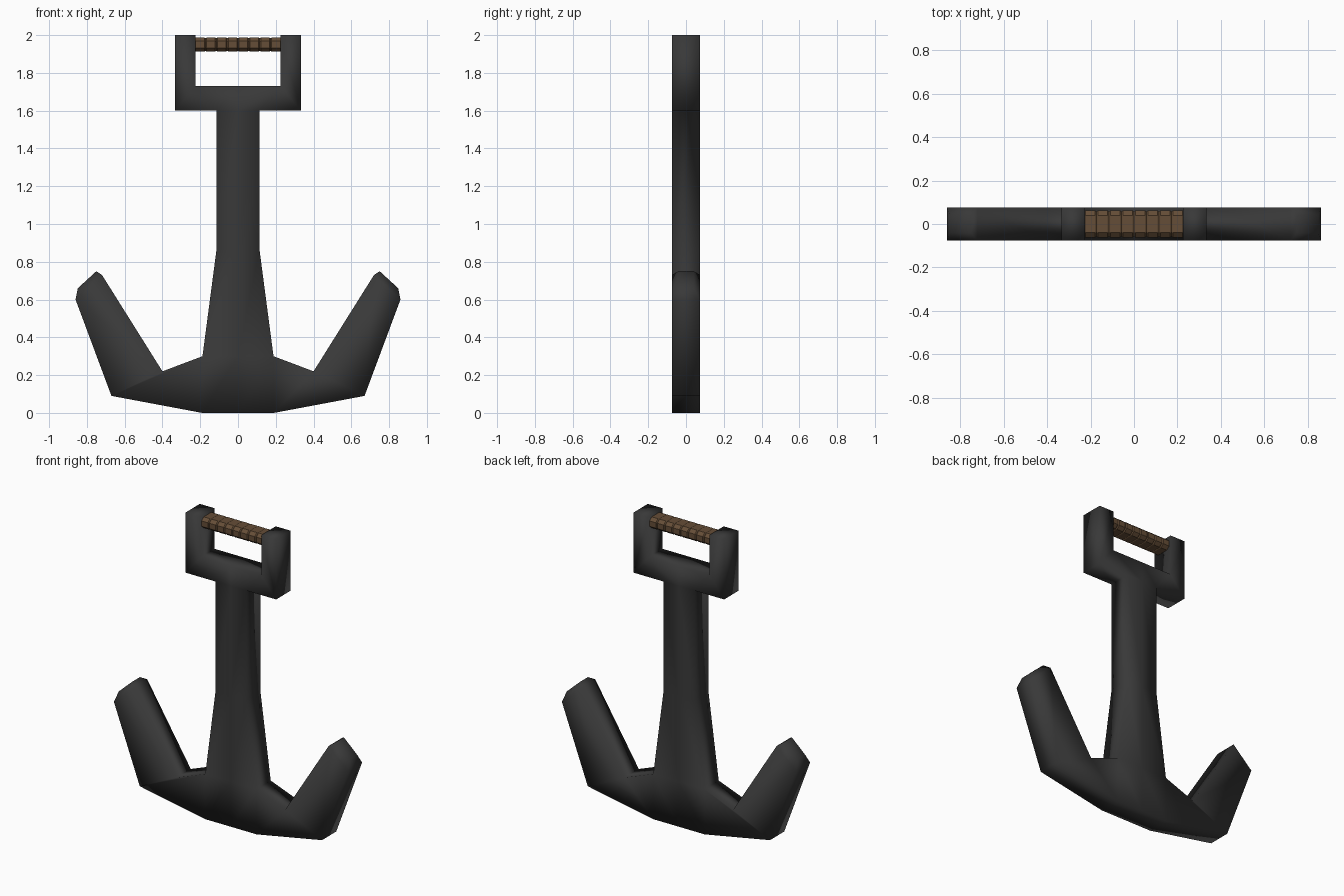
import bpy, bmesh, math
from mathutils import Vector

if "Cube" in bpy.data.objects:
    bpy.data.objects.remove(bpy.data.objects["Cube"])


def material(name, rgb):
    m = bpy.data.materials.new(name)
    m.diffuse_color = (*rgb, 1)
    m.use_nodes = True
    m.node_tree.nodes["Principled BSDF"].inputs["Base Color"].default_value = m.diffuse_color
    return m


def make_object(name, bm, mat):
    bmesh.ops.recalc_face_normals(bm, faces=bm.faces)
    me = bpy.data.meshes.new(name)
    bm.to_mesh(me)
    bm.free()
    me.materials.append(mat)
    ob = bpy.data.objects.new(name, me)
    bpy.context.collection.objects.link(ob)
    return ob


iron = material("dark iron", (0.04, 0.04, 0.04))
leather = material("brown leather", (0.13, 0.075, 0.038))
HALF = 0.075

# anchor body: right half laid out as quads, mirrored and thickened
P = {
    "c0": (0, 0), "c1": (0, .30), "c2": (0, .87), "c3": (0, 1.60), "c4": (0, 1.73),
    "b": (.19, 0), "o": (.67, .09), "t1": (.86, .60), "t2": (.72, .73),
    "i": (.40, .22), "s": (.188, .30), "m": (.113, .87), "n": (.113, 1.60),
    "h": (.225, 1.73), "p": (.333, 1.60), "q": (.333, 2.0), "r": (.225, 2.0),
}
FACES = ["c0 b s c1", "b o i s", "o t1 t2 i", "c1 s m c2", "c2 m n c3",
         "c3 n h c4", "n p h", "p q r h"]
bm = bmesh.new()
for side in (1, -1):
    vs = {k: bm.verts.new((side * x, -HALF, z)) for k, (x, z) in P.items()}
    for f in FACES:
        bm.faces.new([vs[k] for k in f.split()][::side])
bmesh.ops.remove_doubles(bm, verts=bm.verts, dist=1e-4)
ext = bmesh.ops.extrude_face_region(bm, geom=bm.faces[:], use_keep_orig=True)
for v in ext["geom"]:
    if isinstance(v, bmesh.types.BMVert):
        v.co.y = HALF
bmesh.ops.recalc_face_normals(bm, faces=bm.faces)
bm.normal_update()

# chamfered arm tips
tips = [f for f in bm.faces
        if abs(f.calc_center_median().x) > .775 and f.normal.z > .5]
for f in bmesh.ops.extrude_discrete_faces(bm, faces=tips)["faces"]:
    for v in f.verts:
        s = math.copysign(1, v.co.x)
        x, z = (.848, .66) if abs(v.co.x) > .8 else (.75, .75)
        v.co = Vector((s * x, v.co.y * .55, z))
for f in bm.faces:
    f.smooth = True
make_object("anchor_body", bm, iron)

# wrapped grip: eight-sided bar with shallow grooves between the wraps
WRAPS, X0, ZC = 8, .23, 1.95
section = [(-.062, -.018), (-.04, -.037), (.04, -.037), (.062, -.018),
           (.062, .018), (.04, .037), (-.04, .037), (-.062, .018)]
step = 2 * X0 / WRAPS
bm = bmesh.new()
rings = []
for w in range(WRAPS):
    x = -X0 + w * step
    for dx, k in ((0, .9), (.006, 1), (step - .006, 1)):
        rings.append((x + dx, k))
rings.append((X0, .9))
prev = None
for x, k in rings:
    ring = [bm.verts.new((x, y * k, ZC + z * k)) for y, z in section]
    if prev:
        for a in range(8):
            b = (a + 1) % 8
            bm.faces.new((prev[a], prev[b], ring[b], ring[a]))
    else:
        bm.faces.new(ring)
    prev = ring
bm.faces.new(prev)
make_object("wrapped_grip", bm, leather)
